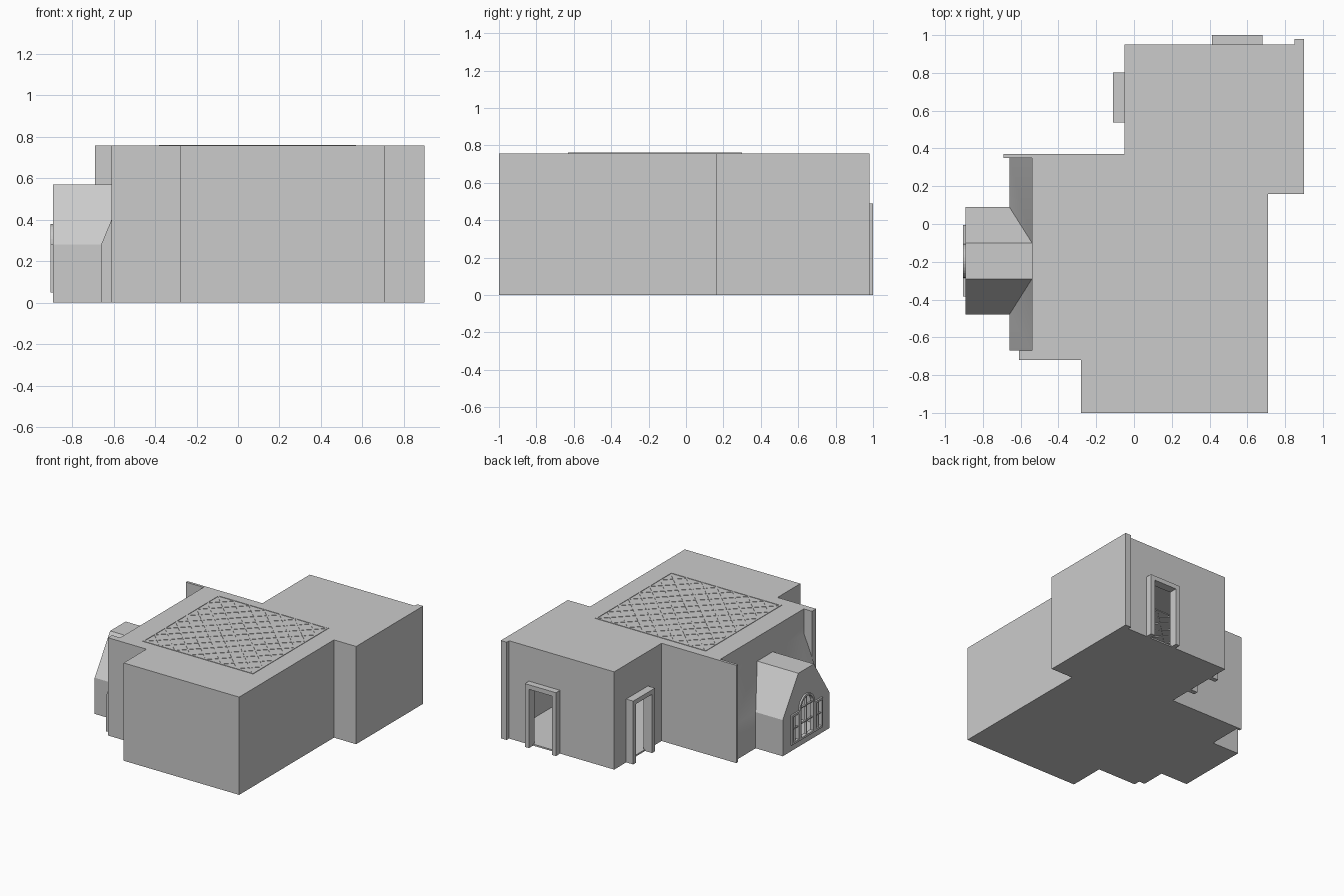
import bpy, bmesh, math
from mathutils import Matrix

cube = bpy.data.objects.get("Cube")
if cube:
    bpy.data.objects.remove(cube, do_unlink=True)

grey = bpy.data.materials.new("plain grey")
grey.use_nodes = True
GREY = (0.6, 0.6, 0.6, 1)
grey.diffuse_color = GREY
grey.node_tree.nodes["Principled BSDF"].inputs["Base Color"].default_value = GREY

TOP = 0.757


def make(name, bm):
    bmesh.ops.recalc_face_normals(bm, faces=bm.faces)
    mesh = bpy.data.meshes.new(name)
    bm.to_mesh(mesh)
    bm.free()
    mesh.materials.append(grey)
    ob = bpy.data.objects.new(name, mesh)
    bpy.context.collection.objects.link(ob)
    return ob


def prism(name, profile, axis, lo, hi):
    """Extrude a 2D profile along one axis."""
    place = {"x": lambda a, b, t: (t, a, b),
             "y": lambda a, b, t: (a, t, b),
             "z": lambda a, b, t: (a, b, t)}[axis]
    bm = bmesh.new()
    ends = [[bm.verts.new(place(a, b, t)) for a, b in profile] for t in (lo, hi)]
    for ring in ends:
        bm.faces.new(ring)
    n = len(profile)
    for i in range(n):
        j = (i + 1) % n
        bm.faces.new((ends[0][i], ends[0][j], ends[1][j], ends[1][i]))
    return make(name, bm)


def rect(a0, a1, b0, b1):
    return [(a0, b0), (a1, b0), (a1, b1), (a0, b1)]


def box(name, x0, x1, y0, y1, z0, z1):
    return prism(name, rect(x0, x1, y0, y1), "z", z0, z1)


def apply(ob, mod):
    bpy.context.view_layer.objects.active = ob
    bpy.ops.object.modifier_apply(modifier=mod.name)


def boolean(ob, other, op):
    mod = ob.modifiers.new("bool", "BOOLEAN")
    mod.operation, mod.solver, mod.object = op, "EXACT", other
    apply(ob, mod)
    bpy.data.objects.remove(other, do_unlink=True)


def tidy(ob):
    bm = bmesh.new()
    bm.from_mesh(ob.data)
    bmesh.ops.remove_doubles(bm, verts=bm.verts, dist=0.0005)
    bmesh.ops.dissolve_limit(bm, angle_limit=math.radians(1), verts=bm.verts, edges=bm.edges)
    bm.to_mesh(ob.data)
    bm.free()


def join(name, parts):
    bpy.ops.object.select_all(action="DESELECT")
    for p in parts:
        p.select_set(True)
    bpy.context.view_layer.objects.active = parts[0]
    bpy.ops.object.join()
    parts[0].name = name
    return parts[0]


# Building shell: stepped footprint, sloping side wall and gabled bay
footprint = [(-0.28, -1), (0.71, -1), (0.71, 0.16), (0.9, 0.16), (0.9, 0.95),
             (-0.05, 0.95), (-0.05, 0.37), (-0.54, 0.37), (-0.54, -0.72), (-0.28, -0.72)]
shell = prism("building_shell", footprint, "z", 0, TOP)
slope = [(-0.66, 0), (-0.5, 0), (-0.5, 0.57), (-0.54, 0.57), (-0.66, 0.28)]
boolean(shell, prism("slope", slope, "y", -0.67, 0.35), "UNION")
gable = [(-0.48, 0), (0.09, 0), (0.09, 0.28), (-0.1, 0.57), (-0.29, 0.57), (-0.48, 0.28)]
boolean(shell, prism("bay", gable, "x", -0.892, -0.5), "UNION")
tidy(shell)
thick = shell.modifiers.new("walls", "SOLIDIFY")
thick.thickness, thick.offset, thick.use_even_offset = 0.01, -1, True
apply(shell, thick)

# Wall ends and corner pilaster
box("rear_wall_end", -0.69, -0.54, 0.35, 0.37, 0, TOP)
box("front_wall_end", -0.61, -0.54, -0.72, -0.67, 0, TOP)
box("corner_pilaster", 0.85, 0.9, 0.945, 0.98, 0, TOP)


# Doorways with projecting frames
def doorway(name, axis, centre, lo, hi):
    half, jamb, head = 0.133, 0.035, 0.49
    a, b = centre - half, centre + half
    ia, ib, ih = a + jamb, b - jamb, head - jamb
    boolean(shell, prism("cut", rect(ia, ib, 0.012, ih), axis, lo - 0.03, hi + 0.03), "DIFFERENCE")
    arch = [(a, 0), (ia, 0), (ia, ih), (ib, ih), (ib, 0), (b, 0), (b, head), (a, head)]
    prism(name, arch, axis, lo, hi)


doorway("back_door_frame", "y", 0.547, 0.935, 1.0)
doorway("side_door_frame", "x", 0.67, -0.11, -0.035)


# Three-part window in the bay, the middle light arched
MID, SILL, SPRING = -0.195, 0.05, 0.29


def arched(r, sill):
    pts = [(MID - r, sill), (MID + r, sill)]
    return pts + [(MID + r * math.cos(math.pi * i / 16), SPRING + r * math.sin(math.pi * i / 16))
                  for i in range(17)]


def window(name, outer, inner):
    frame = prism(name, outer, "x", -0.905, -0.875)
    boolean(frame, prism("cut", inner, "x", -0.95, -0.8), "DIFFERENCE")
    boolean(shell, prism("cut", inner, "x", -0.95, -0.8), "DIFFERENCE")
    return frame


def bar(y0, y1, z0, z1):
    return box("bar", -0.897, -0.883, y0, y1, z0, z1)


T, W = 0.016, 0.004
parts = [window("window", arched(0.09, SILL), arched(0.09 - T, SILL + T)),
         bar(MID - W, MID + W, SILL, SPRING + 0.08)]
parts += [bar(MID - 0.08, MID + 0.08, z - W, z + W) for z in (0.17, SPRING)]
join("arched_window", parts)
for side, name in ((1, "left_light"), (-1, "right_light")):
    c = MID + side * 0.14
    parts = [window(name, rect(c - 0.05, c + 0.05, SILL, 0.28),
                    rect(c - 0.05 + T, c + 0.05 - T, SILL + T, 0.28 - T)),
             bar(c - W, c + W, SILL, 0.28), bar(c - 0.04, c + 0.04, 0.165 - W, 0.165 + W)]
    join(name, parts)

# Roof lattice: border strips and two sets of diagonals
CX, CY, HX, HY, CELLS = 0.095, -0.165, 0.475, 0.465, 7
Z0, Z1 = 0.742, 0.7605
B = 0.012
parts = []
for s in (-1, 1):
    ex, ey = CX + s * HX, CY + s * HY
    parts.append(box("strip", min(ex, ex - s * B), max(ex, ex - s * B), CY - HY, CY + HY, Z0, Z1))
    parts.append(box("strip", CX - HX, CX + HX, min(ey, ey - s * B), max(ey, ey - s * B), Z0, Z1))
    for k in range(1 - CELLS, CELLS):
        # unit-square diagonal v = u + c, mirrored by s, clipped to the border
        c = 2 * k / CELLS
        u0, u1 = max(-1, -1 - c), min(1, 1 - c)
        x0, x1 = CX + s * u0 * (HX - B), CX + s * u1 * (HX - B)
        y0, y1 = CY + (u0 + c) * (HY - B), CY + (u1 + c) * (HY - B)
        length = math.hypot(x1 - x0, y1 - y0)
        strip = box("strip", -length / 2, length / 2, -B / 2, B / 2, Z0, Z1 - 0.001)
        strip.data.transform(Matrix.Translation(((x0 + x1) / 2, (y0 + y1) / 2, 0))
                             @ Matrix.Rotation(math.atan2(y1 - y0, x1 - x0), 4, "Z"))
        parts.append(strip)
join("roof_lattice", parts)

# Soft shading only across the shallow bend in the side wall
bpy.ops.object.select_all(action="DESELECT")
shell.select_set(True)
bpy.context.view_layer.objects.active = shell
bpy.ops.object.shade_smooth_by_angle(angle=math.radians(30))
